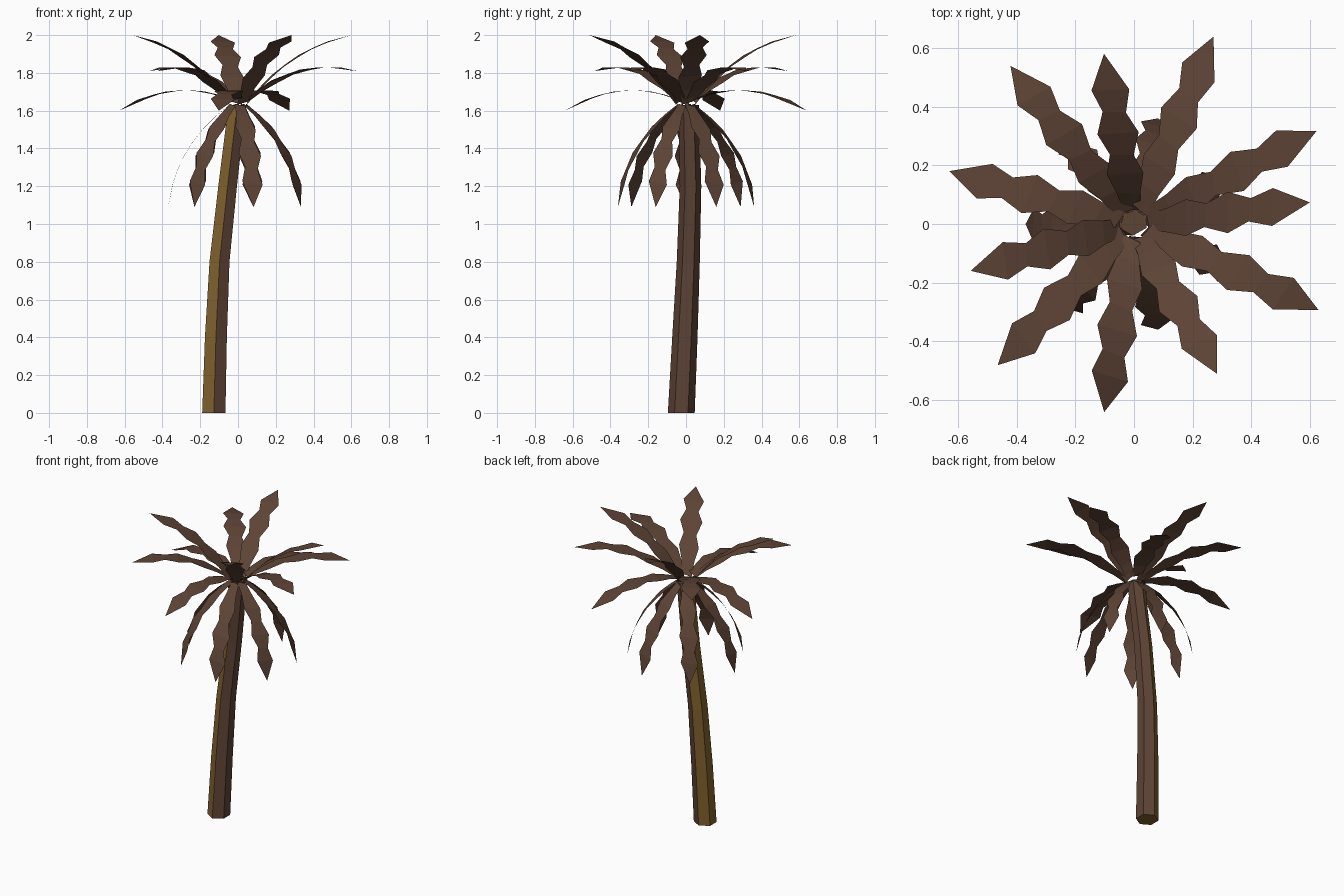
import bpy, bmesh, math
from mathutils import Vector

if "Cube" in bpy.data.objects:
    bpy.data.objects.remove(bpy.data.objects["Cube"])


def material(name, rgb):
    m = bpy.data.materials.new(name)
    m.diffuse_color = (*rgb, 1)
    m.use_nodes = True
    m.node_tree.nodes["Principled BSDF"].inputs["Base Color"].default_value = m.diffuse_color
    return m


brown = material("dry brown", (0.110, 0.056, 0.036))
gold = material("ochre bark", (0.215, 0.118, 0.026))


def add_object(name, bm, mats):
    me = bpy.data.meshes.new(name)
    bm.to_mesh(me)
    bm.free()
    ob = bpy.data.objects.new(name, me)
    bpy.context.collection.objects.link(ob)
    for m in mats:
        me.materials.append(m)
    return ob


# Trunk: leaning six-sided loft, ochre on the -x sides and underneath
PATH = [(-0.128, -0.025, 0.0, 0.071), (-0.117, -0.006, 0.4, 0.067),
        (-0.098, 0.012, 0.8, 0.061), (-0.055, 0.024, 1.2, 0.057),
        (-0.004, 0.014, 1.63, 0.054)]
bm = bmesh.new()
rings = []
for x, y, z, r in PATH:
    ang = [math.radians(30 + 60 * i) for i in range(6)]
    rings.append([bm.verts.new((x + r * math.cos(a), y + r * math.sin(a), z)) for a in ang])
for lo, hi in zip(rings, rings[1:]):
    for i in range(6):
        j = (i + 1) % 6
        bm.faces.new((lo[i], lo[j], hi[j], hi[i]))
bm.faces.new(rings[0][::-1])
bm.faces.new(rings[-1])
bm.normal_update()
for f in bm.faces:
    f.material_index = 1 if f.normal.x < -0.3 or f.normal.z < -0.8 else 0
add_object("trunk", bm, [brown, gold])

# Fronds: flat zigzag blades bent along a curve, (fraction along, half width)
BLADE = [(0, 0.03), (0.13, 0.04), (0.27, 0.062), (0.4, 0.04),
         (0.54, 0.07), (0.67, 0.039), (0.8, 0.064)]


def frond(name, angle, start, ctrl, tip, width=1.0):
    a = math.radians(angle)
    out = Vector((math.cos(a), math.sin(a), 0))
    side = Vector((-math.sin(a), math.cos(a), 0))

    def at(t):
        r, z = [(1 - t) ** 2 * p + 2 * t * (1 - t) * q + t * t * s
                for p, q, s in zip(start, ctrl, tip)]
        return out * r + Vector((0, 0, z))

    bm = bmesh.new()
    rows = [(bm.verts.new(at(t - 0.015) - side * w * width),
             bm.verts.new(at(t + 0.015) + side * w * width)) for t, w in BLADE]
    for (a0, b0), (a1, b1) in zip(rows, rows[1:]):
        bm.faces.new((a0, a1, b1, b0))
    bm.faces.new((rows[-1][0], bm.verts.new(at(1)), rows[-1][1]))
    add_object(name, bm, [brown])


# Upper crown tiers: (name, base, bend height, tip height, [(angle, reach)])
TIERS = [
    ("top_frond", 1.64, 1.93, 2.0, [(7, 0.605), (100, 0.59), (196, 0.58), (-61, 0.585)]),
    ("upper_frond", 1.65, 1.89, 1.81, [(27, 0.70), (128, 0.685), (226, 0.67), (-25, 0.695)]),
    ("middle_frond", 1.66, 1.78, 1.60, [(67, 0.695), (164, 0.655), (261, 0.65)]),
]
for name, base, bend, end, items in TIERS:
    for i, (ang, reach) in enumerate(items):
        frond(f"{name}_{i + 1}", ang, (0.05, base),
              (reach * (0.45 if end > 1.9 else 0.52), bend), (reach, end))

# Drooping lower ring of seven
for i in range(7):
    frond(f"drooping_frond_{i + 1}", 180 + i * 360 / 7,
          (0.045, 1.63), (0.33, 1.42), (0.37, 1.09), 0.85)
